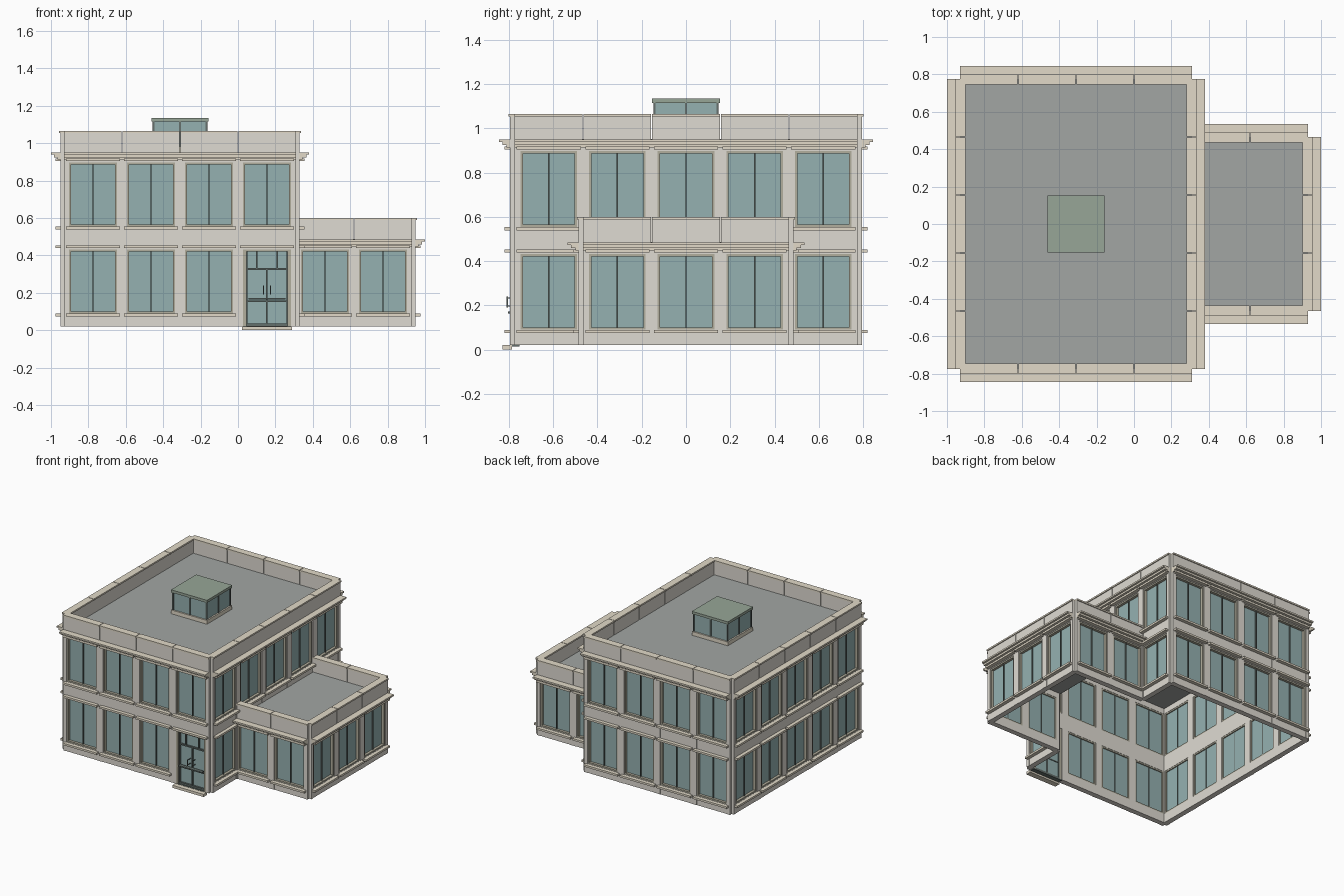
import bpy, bmesh
from mathutils import Vector

if "Cube" in bpy.data.objects:
    bpy.data.objects.remove(bpy.data.objects["Cube"])

BAY, FLOOR = 0.31, 0.465      # bay width and storey height
COL = {"concrete": (0.74, 0.71, 0.65, 1), "trim": (0.76, 0.70, 0.58, 1),
       "glass": (0.30, 0.44, 0.44, 1), "frame": (0.45, 0.43, 0.34, 1),
       "metal": (0.13, 0.16, 0.15, 1), "roof": (0.36, 0.38, 0.37, 1),
       "lid": (0.31, 0.38, 0.31, 1)}
MATS = {}
for n, c in COL.items():
    MATS[n] = bpy.data.materials.new(n)
    MATS[n].diffuse_color = c

parts = {}                     # part name -> (bmesh, material name)


def box(part, mat, wall, u0, u1, w0, w1, z0, z1):
    """Box in wall space: u along the wall, w outward, z up."""
    o, d = wall
    n = Vector((d.y, -d.x, 0))
    bm = parts.setdefault(part, (bmesh.new(), mat))[0]
    v = [bm.verts.new(o + d * u + n * w + Vector((0, 0, z)))
         for z in (z0, z1) for u, w in ((u0, w1), (u1, w1), (u1, w0), (u0, w0))]
    for f in ((3, 2, 1, 0), (4, 5, 6, 7), (0, 1, 5, 4), (1, 2, 6, 5), (2, 3, 7, 6), (3, 0, 4, 7)):
        bm.faces.new([v[i] for i in f])


def wall(x, y, dx, dy):
    return Vector((x, y, 0)), Vector((dx, dy, 0))


def pilasters(w, u, z):
    for a in (u, u + BAY - 0.027):
        box("pilasters", "concrete", w, a, a + 0.027, -0.022, 0.02, z + 0.02, z + FLOOR + 0.02)


def window_bay(w, i, floor):
    u, z = i * BAY, floor * FLOOR
    a, b = u + 0.027, u + BAY - 0.027
    pilasters(w, u, z)
    # spandrels below and above the opening
    box("spandrels", "concrete", w, a, b, -0.022, 0.018, z + 0.02, z + 0.09)
    box("spandrels", "concrete", w, a, b, -0.022, 0.018, z + 0.432, z + 0.485)
    # projecting sill and head ledges
    for s in (0.074, 0.438):
        box("sills", "trim", w, u + 0.01, u + BAY - 0.01, 0.0, 0.045, z + s, z + s + 0.015)
    # window frame, glass and mullion
    for p, q in ((a, a + 0.011), (b - 0.011, b)):
        box("window_frames", "frame", w, p, q, -0.02, 0.014, z + 0.09, z + 0.432)
    for p in (0.09, 0.421):
        box("window_frames", "frame", w, a, b, -0.02, 0.014, z + p, z + p + 0.011)
    box("window_glass", "glass", w, a, b, -0.012, -0.006, z + 0.09, z + 0.432)
    m = u + BAY / 2
    box("window_mullions", "metal", w, m - 0.003, m + 0.003, -0.016, 0.004, z + 0.09, z + 0.432)


def crown(w, n, z):
    """Stepped cornice, parapet panels and coping on top of a wall of n bays."""
    L = n * BAY
    box("cornice", "trim", w, 0, L, -0.02, 0.070, z - 0.012, z)
    box("cornice", "trim", w, 0, L, -0.02, 0.055, z - 0.026, z - 0.012)
    box("cornice", "trim", w, 0, L, -0.02, 0.035, z - 0.038, z - 0.026)
    for i in range(n):
        a, b = i * BAY + 0.002 * (i > 0), (i + 1) * BAY - 0.002 * (i < n - 1)
        box("parapet_panels", "concrete", w, a, b, -0.022, 0.02, z, z + 0.103)
        box("parapet_coping", "trim", w, a, b, -0.028, 0.027, z + 0.103, z + 0.115)


def door_bay(w, i):
    u = i * BAY
    a, b, m = u + 0.027, u + BAY - 0.027, u + BAY / 2
    pilasters(w, u, 0)
    box("spandrels", "concrete", w, a, b, -0.022, 0.018, 0.432, 0.485)
    box("sills", "trim", w, u + 0.01, u + BAY - 0.01, 0, 0.045, 0.438, 0.453)
    box("door_glass", "glass", w, a, b, -0.012, -0.006, 0.02, 0.432)
    for p, q in ((a, a + 0.018), (b - 0.018, b)):
        box("door_frame", "frame", w, p, q, -0.02, 0.018, 0.02, 0.432)
    box("door_frame", "frame", w, a, b, -0.02, 0.018, 0.42, 0.432)
    # leaf rails and stiles
    for z0, z1 in ((0.02, 0.035), (0.15, 0.158), (0.322, 0.332)):
        box("door_rails", "metal", w, a + 0.018, b - 0.018, -0.016, 0.008, z0, z1)
    box("door_rails", "metal", w, m - 0.004, m + 0.004, -0.016, 0.006, 0.02, 0.325)
    for s in (-0.054, 0.054):
        box("door_rails", "metal", w, m + s - 0.004, m + s + 0.004, -0.016, 0.006, 0.325, 0.42)
    for s in (-0.108, 0.108):
        box("door_rails", "metal", w, m + s - 0.005, m + s + 0.005, -0.016, 0.008, 0.02, 0.42)
    # push bar and pull handles
    box("push_bar", "metal", w, m - 0.1, m + 0.1, 0.004, 0.03, 0.163, 0.172)
    for s in (-0.019, 0.019):
        box("door_handles", "metal", w, m + s - 0.003, m + s + 0.003, 0.03, 0.037, 0.19, 0.24)
        for z in (0.195, 0.232):
            box("door_handles", "metal", w, m + s - 0.002, m + s + 0.002, -0.006, 0.03, z, z + 0.004)
    # entrance step and threshold
    box("entrance_step", "trim", w, m - 0.133, m + 0.133, 0.012, 0.055, 0.0, 0.02)
    box("threshold", "metal", w, a, b, -0.022, 0.02, 0.014, 0.022)


# walls run counter-clockwise so that outward is to the right of the direction
front = wall(-0.93, -0.775, 1, 0)
right = wall(0.31, -0.775, 0, 1)
back = wall(0.31, 0.775, -1, 0)
left = wall(-0.93, 0.775, 0, -1)

# main block, two storeys (right ground floor opens into the wing)
for w, n in ((front, 4), (right, 5), (back, 4), (left, 5)):
    for i in range(n):
        window_bay(w, i, 1)
        if w is front and i == 3:
            door_bay(w, i)
        elif not (w is right and 0 < i < 4):
            window_bay(w, i, 0)
    crown(w, n, 0.95)

# single-storey side wing
for w, n in ((wall(0.31, -0.465, 1, 0), 2), (wall(0.93, -0.465, 0, 1), 3),
             (wall(0.93, 0.465, -1, 0), 2)):
    for i in range(n):
        window_bay(w, i, 0)
    crown(w, n, 0.485)

# flat roofs, in plain world axes (w = -y)
world = wall(0, 0, 1, 0)
box("main_roof", "roof", world, -0.93, 0.31, -0.775, 0.775, 0.94, 0.951)
box("wing_roof", "roof", world, 0.30, 0.93, -0.465, 0.465, 0.475, 0.486)

# roof skylight: curb, glazing, bars and lid
sky = wall(-0.31, 0, 1, 0)
box("skylight_curb", "trim", sky, -0.153, 0.153, -0.153, 0.153, 0.95, 0.98)
box("skylight_glass", "glass", sky, -0.142, 0.142, -0.142, 0.142, 0.98, 1.115)
for u in (-0.142, 0, 0.142):
    for w in (-0.142, 0, 0.142):
        if u or w:
            box("skylight_bars", "metal", sky, u - 0.005, u + 0.005, w - 0.005, w + 0.005, 0.98, 1.115)
box("skylight_lid", "lid", sky, -0.153, 0.153, -0.153, 0.153, 1.115, 1.135)

# turn every part into an object
for name, (bm, mat) in parts.items():
    me = bpy.data.meshes.new(name)
    bm.normal_update()
    bm.to_mesh(me)
    bm.free()
    me.materials.append(MATS[mat])
    bpy.context.collection.objects.link(bpy.data.objects.new(name, me))

for m in bpy.data.materials:
    if m.users and not m.is_grease_pencil:
        m.use_nodes = True
        m.node_tree.nodes["Principled BSDF"].inputs["Base Color"].default_value = m.diffuse_color
